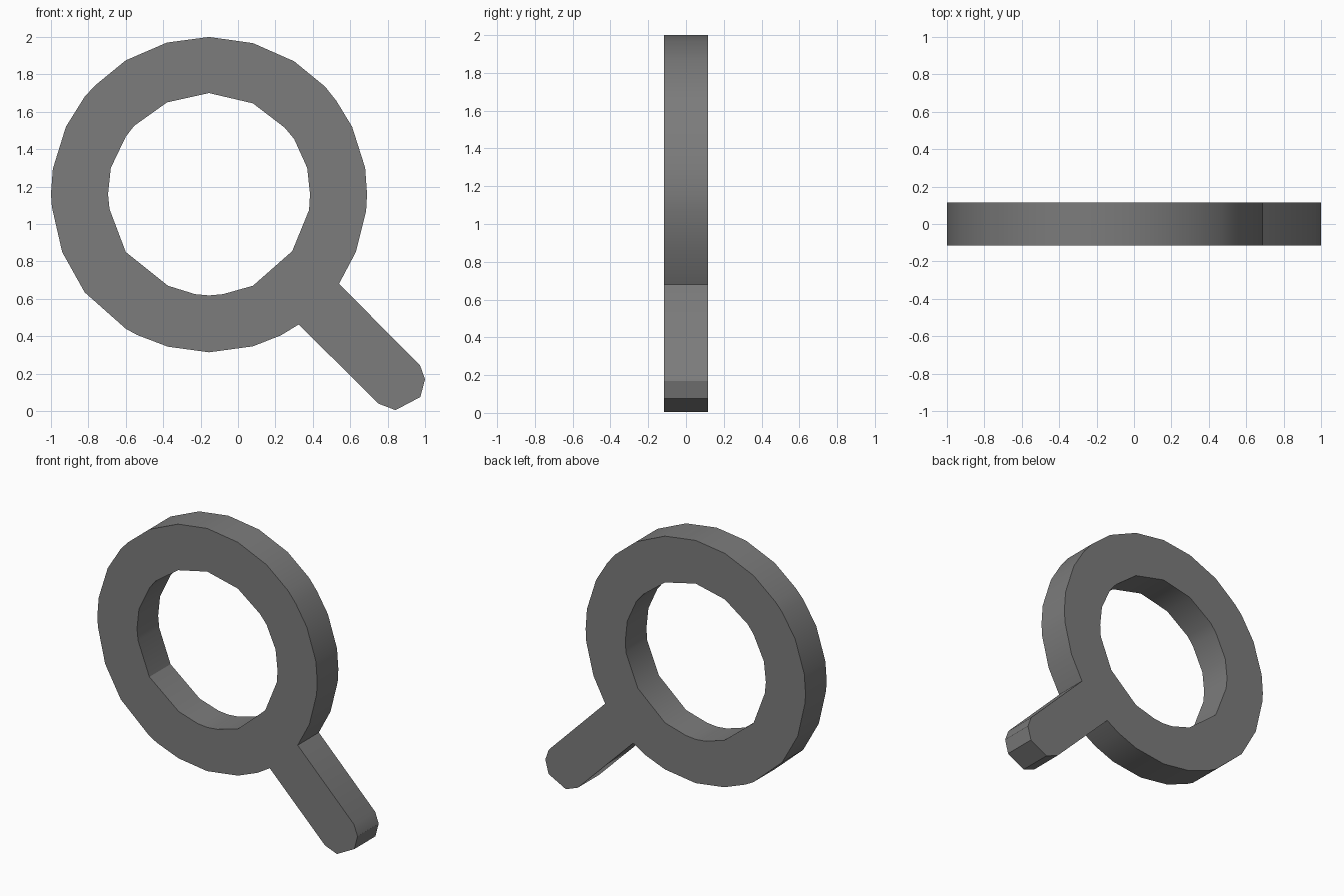
import bpy, bmesh, math

if "Cube" in bpy.data.objects:
    bpy.data.objects.remove(bpy.data.objects["Cube"])

HALF_DEPTH = 0.116

# outline of ring and handle, clockwise from the top (x, z)
outer = [(-.155, 2), (.08, 1.967), (.30, 1.87), (.465, 1.735), (.525, 1.66), (.61, 1.52),
         (.68, 1.30), (.69, 1.16), (.685, 1.07), (.63, .85), (.54, .68),
         (.973, .245), (1, .17), (.975, .075), (.842, .005), (.75, .04), (.325, .463),
         (.23, .405), (.08, .346), (-.155, .314), (-.375, .344), (-.54, .407), (-.6, .44),
         (-.82, .635), (-.94, .85), (-.995, 1.09), (-1, 1.16), (-.99, 1.295), (-.92, 1.52),
         (-.82, 1.68), (-.765, 1.74), (-.6, 1.875), (-.38, 1.97)]
# round opening
hole = [(-.155, 1.70), (.08, 1.645), (.25, 1.515), (.30, 1.455), (.37, 1.30), (.385, 1.16),
        (.38, 1.075), (.29, .855), (.08, .67), (-.08, .625), (-.155, .618), (-.23, .625),
        (-.375, .67), (-.6, .85), (-.687, 1.08), (-.695, 1.16), (-.68, 1.30), (-.6, 1.467),
        (-.555, 1.525), (-.38, 1.65)]

# filled, extruded profile
curve = bpy.data.curves.new("ring_profile", 'CURVE')
curve.dimensions = '2D'
curve.fill_mode = 'BOTH'
curve.extrude = HALF_DEPTH
for pts in (outer, hole):
    s = curve.splines.new('POLY')
    s.points.add(len(pts) - 1)
    for p, (x, z) in zip(s.points, pts):
        p.co = (x, z, 0, 1)
    s.use_cyclic_u = True

ring = bpy.data.objects.new("ring_with_handle", curve)
bpy.context.collection.objects.link(ring)
ring.rotation_euler.x = math.radians(90)
bpy.context.view_layer.objects.active = ring
ring.select_set(True)
bpy.ops.object.convert(target='MESH')
ring = bpy.context.object
bpy.ops.object.transform_apply(location=False, rotation=True, scale=False)

# weld caps to walls
bm = bmesh.new()
bm.from_mesh(ring.data)
bmesh.ops.remove_doubles(bm, verts=bm.verts, dist=0.0005)
bmesh.ops.recalc_face_normals(bm, faces=bm.faces)
bm.to_mesh(ring.data)
bm.free()

grey = bpy.data.materials.new("grey")
grey.diffuse_color = (0.2, 0.2, 0.2, 1)
grey.use_nodes = True
grey.node_tree.nodes["Principled BSDF"].inputs["Base Color"].default_value = grey.diffuse_color
ring.data.materials.clear()
ring.data.materials.append(grey)
bpy.ops.object.shade_smooth_by_angle(angle=math.radians(30))
